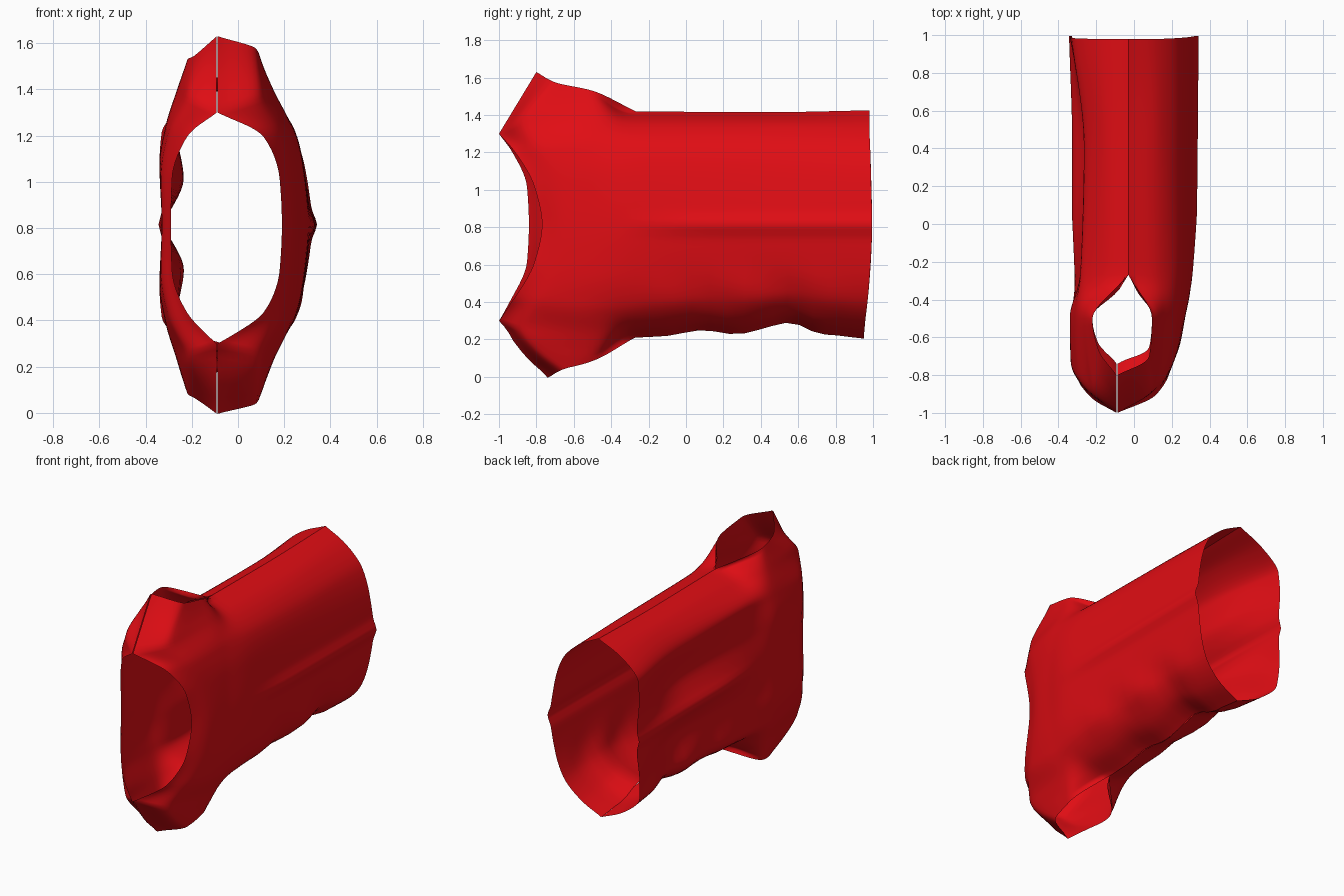
import bpy, math

if "Cube" in bpy.data.objects:
    bpy.data.objects.remove(bpy.data.objects["Cube"])

MID = 0.815          # height of the garment's centre line (it lies on its side)
STEPS = 8            # subdivisions between control points

# Each row runs across half a panel, centre -> side edge, as (x, y, offset from MID)
FRONT = [
    [(.32, .995, 0), (.295, .99, .22), (.24, .985, .40), (.12, .98, .53), (-.03, .98, .61)],
    [(.315, .40, 0), (.29, .40, .22), (.245, .40, .40), (.12, .40, .54), (-.03, .40, .60)],
    [(.305, -.27, 0), (.285, -.27, .24), (.24, -.27, .42), (.13, -.27, .54), (-.03, -.27, .605)],
    [(.27, -.50, 0), (.26, -.50, .25), (.23, -.50, .42), (.155, -.50, .58), (.095, -.50, .715)],
    [(.24, -.65, 0), (.23, -.67, .22), (.19, -.76, .40), (.10, -.87, .55), (.08, -.70, .76)],
    [(.19, -.77, 0), (.18, -.81, .20), (.11, -.91, .38), (-.088, -1.0, .485), (-.088, -.80, .815)],
]
BACK = [
    [(-.322, .995, 0), (-.34, .99, .25), (-.33, .985, .40), (-.20, .98, .53), (-.03, .98, .61)],
    [(-.305, .40, 0), (-.235, .40, .20), (-.265, .40, .40), (-.16, .40, .54), (-.03, .40, .60)],
    [(-.31, -.27, 0), (-.285, -.27, .22), (-.285, -.27, .42), (-.17, -.27, .54), (-.03, -.27, .605)],
    [(-.33, -.50, 0), (-.34, -.50, .25), (-.315, -.50, .42), (-.265, -.50, .58), (-.22, -.50, .71)],
    [(-.33, -.72, 0), (-.335, -.73, .20), (-.30, -.79, .40), (-.22, -.88, .55), (-.19, -.66, .73)],
    [(-.29, -.84, 0), (-.285, -.85, .20), (-.22, -.925, .38), (-.092, -1.0, .485), (-.092, -.80, .815)],
]


def tangent(a, b, c):
    """Slope at b that never overshoots."""
    l, r = b - a, c - b
    return 2 * l * r / (l + r) if l * r > 0 else 0.0


def smooth(points, corners=()):
    """Overshoot-free cubic through 3D points, split at sharp corners."""
    if corners:
        k = corners[-1]
        return smooth(points[:k + 1], corners[:-1])[:-1] + smooth(points[k:])
    n = len(points)
    tang = []
    for i, p in enumerate(points):
        if i == 0:
            tang.append([b - a for a, b in zip(p, points[1])])
        elif i == n - 1:
            tang.append([b - a for a, b in zip(points[i - 1], p)])
        else:
            tang.append([tangent(*t) for t in zip(points[i - 1], p, points[i + 1])])
    out = []
    for i in range(n - 1):
        for k in range(STEPS):
            t = k / STEPS
            h = (2*t**3 - 3*t*t + 1, t**3 - 2*t*t + t, 3*t*t - 2*t**3, t**3 - t*t)
            out.append(tuple(h[0]*p + h[1]*m + h[2]*q + h[3]*w for p, m, q, w in
                             zip(points[i], tang[i], points[i + 1], tang[i + 1])))
    out.append(points[-1])
    return out


def drape(p, side):
    """Centre ridge folds, and gathered cloth along the lower part of the body."""
    x, y, d = p
    body = min(1, max(0, (y + .35) / .4))
    x += side * .022 * body * math.exp(-(d / .045) ** 2)
    along = max(0, 1 - ((y - .35) / .6) ** 2)
    if d < 0:
        rim = min(1, d * d / .36)
        low = math.exp(-((d + .42) / .14) ** 2)
        x += side * .014 * along * low * math.sin(14 * y + 9 * d)
        if y > -.3:
            d += along * rim * (.03 + .016 * math.sin(15 * y + .6))
            d += rim * .05 * math.exp(-((y - .6) / .11) ** 2)
            y -= .03 * max(0, y) * rim
        else:
            # lower shoulder sags a little and has a blunter tip
            y += .06 * min(1, max(0, -d - .6) / .2) * min(1, max(0, -y - .5) / .2)
            d -= .025 * math.exp(-((d + .68) / .1) ** 2) * min(1, (-.3 - y) / .3)
            # lower neck corner sits slightly lower
            d -= .03 * math.exp(-((d + .48) / .06) ** 2) * min(1, max(0, -y - .8) / .2)
    return (x, y, MID + d)


def panel(name, rows, side, mat):
    full = [[(x, y, -d) for x, y, d in r[:0:-1]] + r for r in rows]
    # the neckline row has sharp corners where it meets the shoulder seams
    across = [smooth(r, (1, 7) if r is full[-1] else ()) for r in full]
    last = len(across[0]) - 1
    # side edges have a sharp corner at the armpit
    columns = [smooth(list(c), (2,) if i in (0, last) else ())
               for i, c in enumerate(zip(*across))]
    nv = len(columns[0])
    verts = [drape(p, side) for c in columns for p in c]
    faces = [(a, a + 1, a + nv + 1, a + nv)
             for i in range(last) for a in range(i * nv, i * nv + nv - 1)]
    mesh = bpy.data.meshes.new(name)
    mesh.from_pydata(verts, [], faces)
    mesh.update()
    # outward normals
    if sum(p.normal.x for p in mesh.polygons) * side < 0:
        mesh.flip_normals()
    mesh.materials.append(mat)
    for p in mesh.polygons:
        p.use_smooth = True
    obj = bpy.data.objects.new(name, mesh)
    bpy.context.collection.objects.link(obj)
    return obj


red = bpy.data.materials.new("red_cloth")
red.diffuse_color = (0.75, 0.004, 0.007, 1)
red.use_nodes = True
red.node_tree.nodes["Principled BSDF"].inputs["Base Color"].default_value = red.diffuse_color

# Front and back cloth panels meet at the side and shoulder seams
panel("front_panel", FRONT, 1, red)
panel("back_panel", BACK, -1, red)
